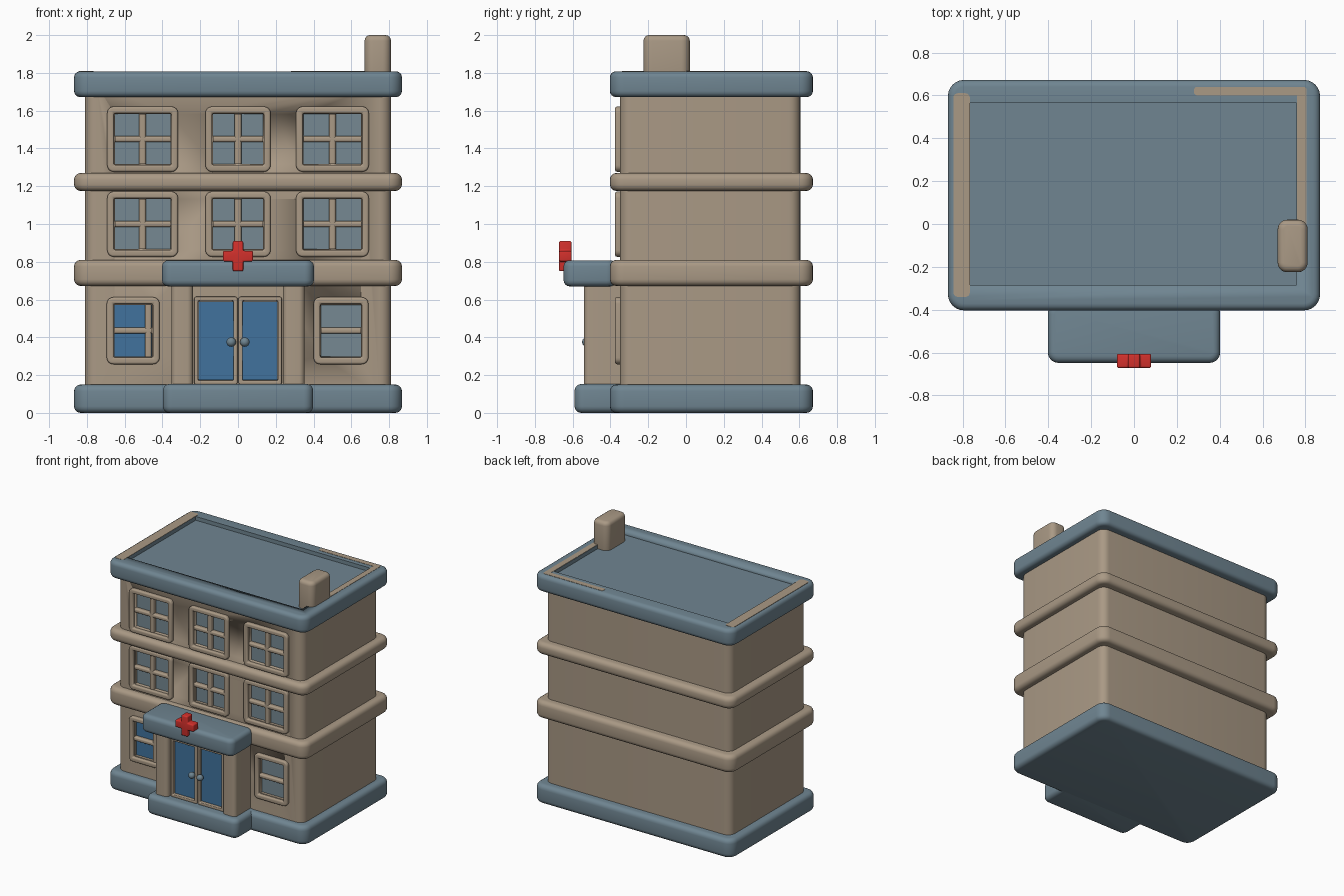
import bpy, bmesh
from mathutils import Vector

if "Cube" in bpy.data.objects:
    bpy.data.objects.remove(bpy.data.objects["Cube"], do_unlink=True)


def material(name, rgb):
    m = bpy.data.materials.new(name)
    m.use_nodes = True
    m.diffuse_color = (*rgb, 1)
    bsdf = next(n for n in m.node_tree.nodes if n.type == 'BSDF_PRINCIPLED')
    bsdf.inputs["Base Color"].default_value = (*rgb, 1)
    bsdf.inputs["Roughness"].default_value = 0.8
    return m


TAN = material("tan plaster", (0.40, 0.32, 0.235))
SLATE = material("slate blue grey", (0.16, 0.235, 0.285))
GLASS = material("grey glass", (0.18, 0.25, 0.29))
BLUE = material("blue glass", (0.052, 0.17, 0.34))
RED = material("red", (0.65, 0.03, 0.025))


def make_object(name, bm, mat, soft=0.0):
    """Turn a bmesh into a smooth object with softened sharp edges."""
    bmesh.ops.recalc_face_normals(bm, faces=bm.faces)
    mesh = bpy.data.meshes.new(name)
    bm.to_mesh(mesh)
    bm.free()
    mesh.materials.append(mat)
    ob = bpy.data.objects.new(name, mesh)
    bpy.context.collection.objects.link(ob)
    bpy.ops.object.select_all(action='DESELECT')
    ob.select_set(True)
    bpy.context.view_layer.objects.active = ob
    if soft:
        mod = ob.modifiers.new("soft edges", 'BEVEL')
        mod.width, mod.segments = soft, 4
        mod.limit_method, mod.angle_limit = 'ANGLE', 0.8
        bpy.ops.object.modifier_apply(modifier=mod.name)
    bpy.ops.object.shade_smooth_by_angle(angle=0.7)
    return ob


def box_mesh(x, y, z):
    bm = bmesh.new()
    bmesh.ops.create_cube(bm, size=1)
    for v in bm.verts:
        v.co = Vector(r[0] if c < 0 else r[1] for c, r in zip(v.co, (x, y, z)))
    return bm


def round_corners(bm, axis, radius, edges=None):
    """Round the edges that run along one axis."""
    picked = [e for e in edges or bm.edges
              if abs((e.verts[0].co - e.verts[1].co).normalized()[axis]) > 0.9]
    bmesh.ops.bevel(bm, geom=picked, offset=radius, segments=6,
                    profile=0.5, affect='EDGES')


def box(name, x, y, z, mat, corner=0.0, soft=0.0, axis=2):
    bm = box_mesh(x, y, z)
    if corner:
        round_corners(bm, axis, corner)
    return make_object(name, bm, mat, soft)


def frame(name, x, y, z, border, mat, corner, soft):
    """A rounded rectangular ring facing the front."""
    bm = box_mesh(x, y, z)
    caps = [f for f in bm.faces if abs(f.normal.y) > 0.9]
    outer = [e for e in bm.edges if abs(e.verts[0].co.y - e.verts[1].co.y) > 1e-4]
    bmesh.ops.inset_individual(bm, faces=caps, thickness=border)
    rims = [e for f in caps for e in f.edges]
    bmesh.ops.delete(bm, geom=caps, context='FACES_ONLY')
    bmesh.ops.bridge_loops(bm, edges=rims)
    round_corners(bm, 1, corner, outer)
    return make_object(name, bm, mat, soft)


def cut(target, x, y, z):
    """Subtract a box, then throw the cutter away."""
    cutter = box("cutter", x, y, z, target.data.materials[0])
    cutter.hide_render = True
    mod = target.modifiers.new("recess", 'BOOLEAN')
    mod.operation, mod.solver, mod.object = 'DIFFERENCE', 'EXACT', cutter
    bpy.context.view_layer.objects.active = target
    bpy.ops.object.modifier_apply(modifier=mod.name)
    bpy.data.objects.remove(cutter, do_unlink=True)


# Main block and the slabs that wrap around it
WALL = -0.35
walls = box("walls", (-0.81, 0.81), (WALL, 0.605), (0.1, 1.74), TAN, 0.06)
SLAB_X, SLAB_Y = (-0.868, 0.868), (-0.403, 0.672)
box("base_slab", SLAB_X, SLAB_Y, (0, 0.15), SLATE, 0.075, 0.035)
box("lower_band", SLAB_X, SLAB_Y, (0.672, 0.81), TAN, 0.075, 0.035)
box("upper_band", SLAB_X, SLAB_Y, (1.175, 1.27), TAN, 0.075, 0.035)
roof = box("roof_slab", SLAB_X, SLAB_Y, (1.672, 1.808), SLATE, 0.075, 0.032)
cut(roof, (-0.765, 0.758), (-0.285, 0.565), (1.778, 1.9))

# Worn tan patches on the parapet top
box("left_parapet_patch", (0.76, 0.805), (-0.2, 0.62), (1.803, 1.81), TAN, 0.015)
box("right_parapet_patch", (-0.842, -0.766), (-0.34, 0.61), (1.803, 1.81), TAN, 0.02)
box("back_parapet_patch", (0.28, 0.805), (0.6, 0.64), (1.803, 1.81), TAN, 0.015)

box("chimney", (0.67, 0.81), (-0.225, 0.02), (1.74, 2.0), TAN, 0.045, 0.03)


def window(name, cx, cz, width, height, glass, bar_x):
    """Recessed pane, rounded frame and glazing bars."""
    w, h = width / 2, height / 2
    px, pz = (cx - w + 0.04, cx + w - 0.04), (cz - h + 0.04, cz + h - 0.04)
    cut(walls, px, (WALL - 0.1, WALL + 0.03), pz)
    box(name + "_pane", px, (WALL + 0.022, WALL + 0.031), pz, glass)
    frame(name + "_frame", (cx - w, cx + w), (WALL - 0.026, WALL + 0.02),
          (cz - h, cz + h), 0.05, TAN, 0.035, 0.014)
    bar_y = (WALL - 0.012, WALL + 0.028)
    box(name + "_cross_bar", px, bar_y, (cz - 0.016, cz + 0.016), TAN, 0.012, axis=0)
    if bar_x is not None:
        box(name + "_upright_bar", (bar_x - 0.018, bar_x + 0.018), bar_y, pz, TAN, 0.012)


# Windows on the three floors
for floor, cz in (("top", 1.449), ("middle", 0.999)):
    for side, cx, width in (("right", -0.505, 0.375), ("centre", 0, 0.345),
                            ("left", 0.5, 0.385)):
        window(f"{floor}_{side}_window", cx, cz, width, 0.345, GLASS, cx)
window("ground_right_window", -0.555, 0.435, 0.28, 0.355, BLUE, -0.475)
window("ground_left_window", 0.545, 0.435, 0.29, 0.355, GLASS, None)

# Entrance porch
box("front_step", (-0.398, 0.398), (-0.59, -0.3), (0, 0.153), SLATE, 0.05, 0.035)
box("canopy", (-0.402, 0.402), (-0.648, -0.37), (0.67, 0.808), SLATE, 0.05, 0.032)
box("porch_wall", (-0.28, 0.28), (-0.48, -0.3), (0.12, 0.7), TAN)
for side, s in (("left", 1), ("right", -1)):
    def span(a, b):
        return tuple(sorted((s * a, s * b)))
    box(side + "_column", span(0.238, 0.353), (-0.54, -0.3), (0.12, 0.7), TAN, 0.03)
    frame(side + "_door_frame", span(0.003, 0.232), (-0.512, -0.47), (0.15, 0.615),
          0.03, TAN, 0.012, 0.01)
    box(side + "_door_pane", span(0.025, 0.21), (-0.488, -0.479), (0.175, 0.59), BLUE)
    # Round door knob
    knob = bmesh.new()
    bmesh.ops.create_uvsphere(knob, u_segments=20, v_segments=12, radius=0.025)
    bmesh.ops.translate(knob, verts=knob.verts, vec=(s * 0.036, -0.525, 0.375))
    make_object(side + "_door_knob", knob, SLATE)

# Red cross on the canopy edge, drawn as an outline and pushed back
LONG, SHORT, MID = 0.08, 0.028, 0.83
quarter = [(SHORT, LONG), (SHORT, SHORT), (LONG, SHORT)]
outline = []
for turn in range(4):
    outline += quarter
    quarter = [(z, -x) for x, z in quarter]
bm = bmesh.new()
face = bm.faces.new([bm.verts.new((x, -0.672, MID + z)) for x, z in outline])
back = bmesh.ops.extrude_face_region(bm, geom=[face])["geom"]
bmesh.ops.translate(bm, vec=(0, 0.066, 0),
                    verts=[g for g in back if isinstance(g, bmesh.types.BMVert)])
make_object("red_cross", bm, RED, 0.009)
